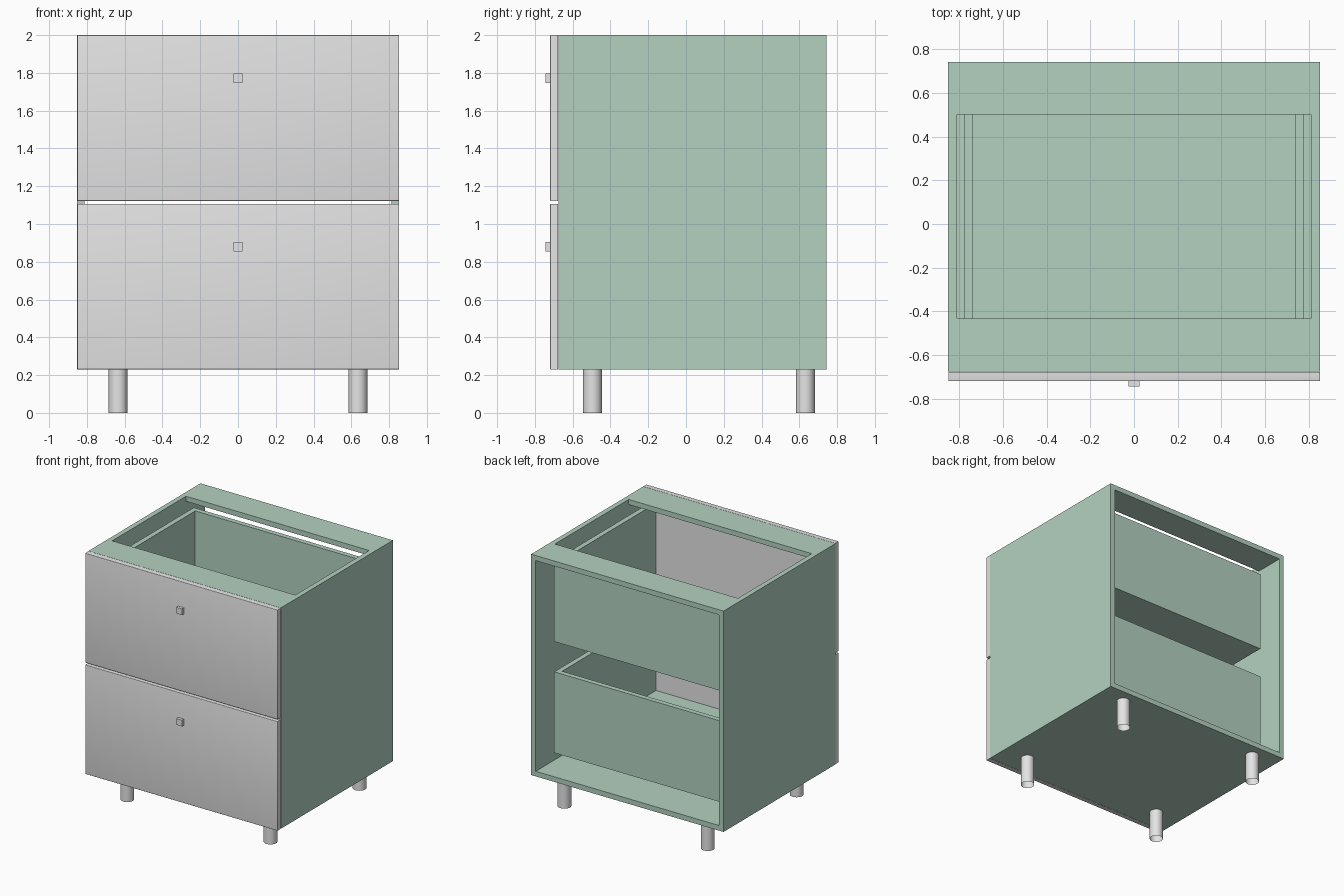
import bpy
import bmesh
import math

if "Cube" in bpy.data.objects:
    bpy.data.objects.remove(bpy.data.objects["Cube"], do_unlink=True)


def make_material(name, rgb):
    mat = bpy.data.materials.new(name)
    mat.use_nodes = True
    mat.diffuse_color = (*rgb, 1)
    mat.node_tree.nodes["Principled BSDF"].inputs["Base Color"].default_value = (*rgb, 1)
    return mat


green = make_material("pale_green", (0.45, 0.64, 0.53))
grey = make_material("light_grey", (0.78, 0.78, 0.78))


def box(name, x, y, z, mat, soft_front=0):
    """Box from (min, max) ranges; soft_front rounds the edges around the -y face."""
    mesh = bpy.data.meshes.new(name)
    bm = bmesh.new()
    bmesh.ops.create_cube(bm, size=1)
    for v in bm.verts:
        v.co = [r[0] if c < 0 else r[1] for c, r in zip(v.co, (x, y, z))]
    if soft_front:
        edges = [e for e in bm.edges if all(v.co.y < y[0] + 1e-5 for v in e.verts)]
        bmesh.ops.bevel(bm, geom=edges, offset=soft_front, segments=3,
                        profile=0.5, affect='EDGES')
    bm.to_mesh(mesh)
    bm.free()
    mesh.materials.append(mat)
    obj = bpy.data.objects.new(name, mesh)
    bpy.context.collection.objects.link(obj)
    if soft_front:
        smooth(obj)
    return obj


def smooth(obj):
    bpy.ops.object.select_all(action='DESELECT')
    obj.select_set(True)
    bpy.context.view_layer.objects.active = obj
    bpy.ops.object.shade_smooth_by_angle(angle=math.radians(50))


def mirrored(a, b, side):
    return tuple(sorted((side * a, side * b)))


# Main dimensions
W, T = 0.853, 0.041
INNER = W - T
FRONT, BACK = -0.676, 0.743
BASE, TOP = 0.23, 2.0
DOOR = FRONT - 0.044

# Carcass: sides, bottom and two top rails
for side, label in ((-1, "right"), (1, "left")):
    box(label + "_side_panel", mirrored(INNER, W, side), (FRONT, BACK), (BASE, TOP), green)
box("bottom_panel", (-INNER, INNER), (FRONT, BACK), (BASE, BASE + T), green)
box("front_top_rail", (-INNER, INNER), (FRONT, FRONT + 0.242), (TOP - T, TOP), green)
box("back_top_rail", (-INNER, INNER), (BACK - 0.242, BACK), (TOP - T, TOP), green)

# Drawers: front, knob and an open box behind it
BOX_W, BOX_BACK, BOX_H = 0.78, 0.555, 0.65
for label, low, high in (("lower", BASE, 1.106), ("upper", 1.122, TOP)):
    floor = low + 0.125
    box(label + "_drawer_front", (-W + 0.003, W), (DOOR, FRONT - 0.002), (low, high), grey, 0.004)
    mid = low + 0.65
    box(label + "_knob", (-0.025, 0.025), (DOOR - 0.025, DOOR), (mid - 0.025, mid + 0.025), grey)
    for side, tag in ((-1, "right"), (1, "left")):
        box(f"{label}_drawer_{tag}_side", mirrored(BOX_W - T, BOX_W, side),
            (FRONT, BOX_BACK), (floor, floor + BOX_H), green)
    inside = (T - BOX_W, BOX_W - T)
    box(label + "_drawer_back", inside, (BOX_BACK - T, BOX_BACK), (floor, floor + BOX_H), green)
    box(label + "_drawer_bottom", inside, (FRONT, BOX_BACK - T), (floor, floor + T), green)

# Tubular legs
for x, side in ((-0.635, "right"), (0.635, "left")):
    for y, end in ((-0.495, "front"), (0.632, "back")):
        bpy.ops.mesh.primitive_cylinder_add(vertices=32, radius=0.05, depth=BASE,
                                            end_fill_type='NOTHING',
                                            location=(x, y, BASE / 2))
        leg = bpy.context.object
        leg.name = f"{end}_{side}_leg"
        leg.data.materials.append(grey)
        smooth(leg)
